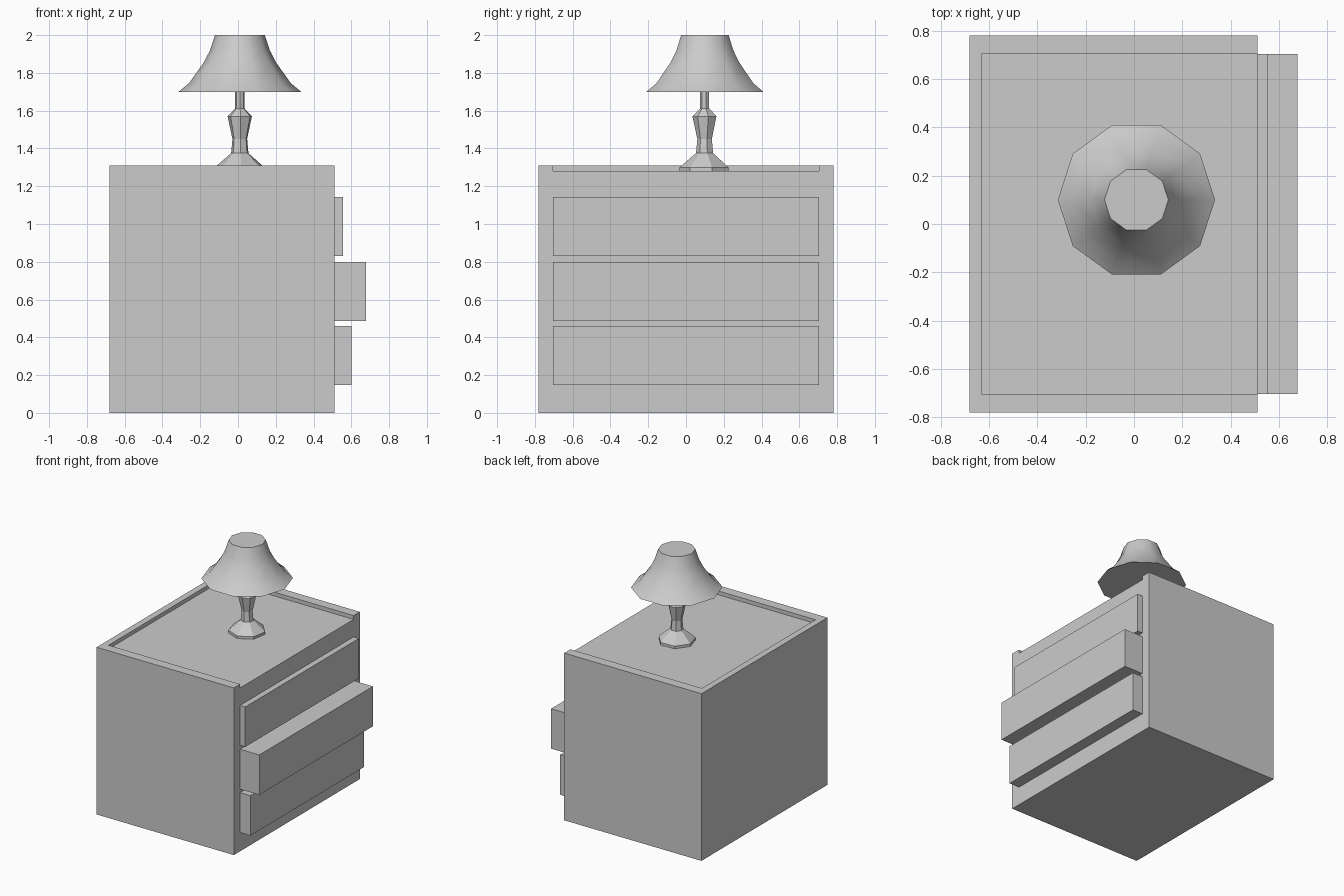
import bpy, bmesh, math

if "Cube" in bpy.data.objects:
    bpy.data.objects.remove(bpy.data.objects["Cube"])


def make_object(name, bm):
    bmesh.ops.recalc_face_normals(bm, faces=bm.faces)
    mesh = bpy.data.meshes.new(name)
    bm.to_mesh(mesh)
    bm.free()
    obj = bpy.data.objects.new(name, mesh)
    bpy.context.collection.objects.link(obj)
    return obj


def box(name, x0, x1, y0, y1, z0, z1):
    bm = bmesh.new()
    bmesh.ops.create_cube(bm, size=1)
    for v in bm.verts:
        v.co = (x1 if v.co.x > 0 else x0,
                y1 if v.co.y > 0 else y0,
                z1 if v.co.z > 0 else z0)
    return make_object(name, bm)


def turned(name, profile, sides, phase, cx, cy):
    """Capped solid of revolution from (radius, z) pairs."""
    bm = bmesh.new()
    rings = []
    for r, z in profile:
        ring = []
        for i in range(sides):
            a = phase + math.tau * i / sides
            ring.append(bm.verts.new((cx + r * math.cos(a), cy + r * math.sin(a), z)))
        rings.append(ring)
    for lo, hi in zip(rings, rings[1:]):
        for i in range(sides):
            j = (i + 1) % sides
            bm.faces.new((lo[i], lo[j], hi[j], hi[i]))
    bm.faces.new(rings[0][::-1])
    bm.faces.new(rings[-1])
    return make_object(name, bm)


# Cabinet with a shallow tray top, open on the drawer side
cabinet = box("cabinet", -0.68, 0.51, -0.78, 0.78, 0, 1.31)
cutter = box("tray_cutter", -0.63, 0.6, -0.703, 0.703, 1.28, 1.4)
cutter.hide_render = True
mod = cabinet.modifiers.new("tray", "BOOLEAN")
mod.operation = "DIFFERENCE"
mod.solver = "EXACT"
mod.object = cutter
bpy.context.view_layer.objects.active = cabinet
bpy.ops.object.modifier_apply(modifier=mod.name)
bpy.data.objects.remove(cutter)

# Drawers, each pulled out by a different amount
for name, z, front in (("bottom_drawer", 0.147, 0.60),
                       ("middle_drawer", 0.487, 0.677),
                       ("top_drawer", 0.83, 0.555)):
    box(name, 0.51, front, -0.703, 0.703, z, z + 0.313)

# Seven-sided lamp stand
turned("lamp_stand",
       [(0.135, 1.28), (0.135, 1.30), (0.047, 1.375), (0.04, 1.45),
        (0.066, 1.57), (0.025, 1.612), (0.025, 1.70)],
       7, math.radians(16), 0.01, 0.10)

# Ten-sided smooth lampshade
shade = turned("lampshade",
               [(0.325, 1.70), (0.27, 1.745), (0.19, 1.857), (0.158, 1.92), (0.132, 2.0)],
               10, 0, 0.01, 0.10)
bpy.ops.object.select_all(action="DESELECT")
shade.select_set(True)
bpy.context.view_layer.objects.active = shade
bpy.ops.object.shade_smooth_by_angle(angle=math.radians(45))
